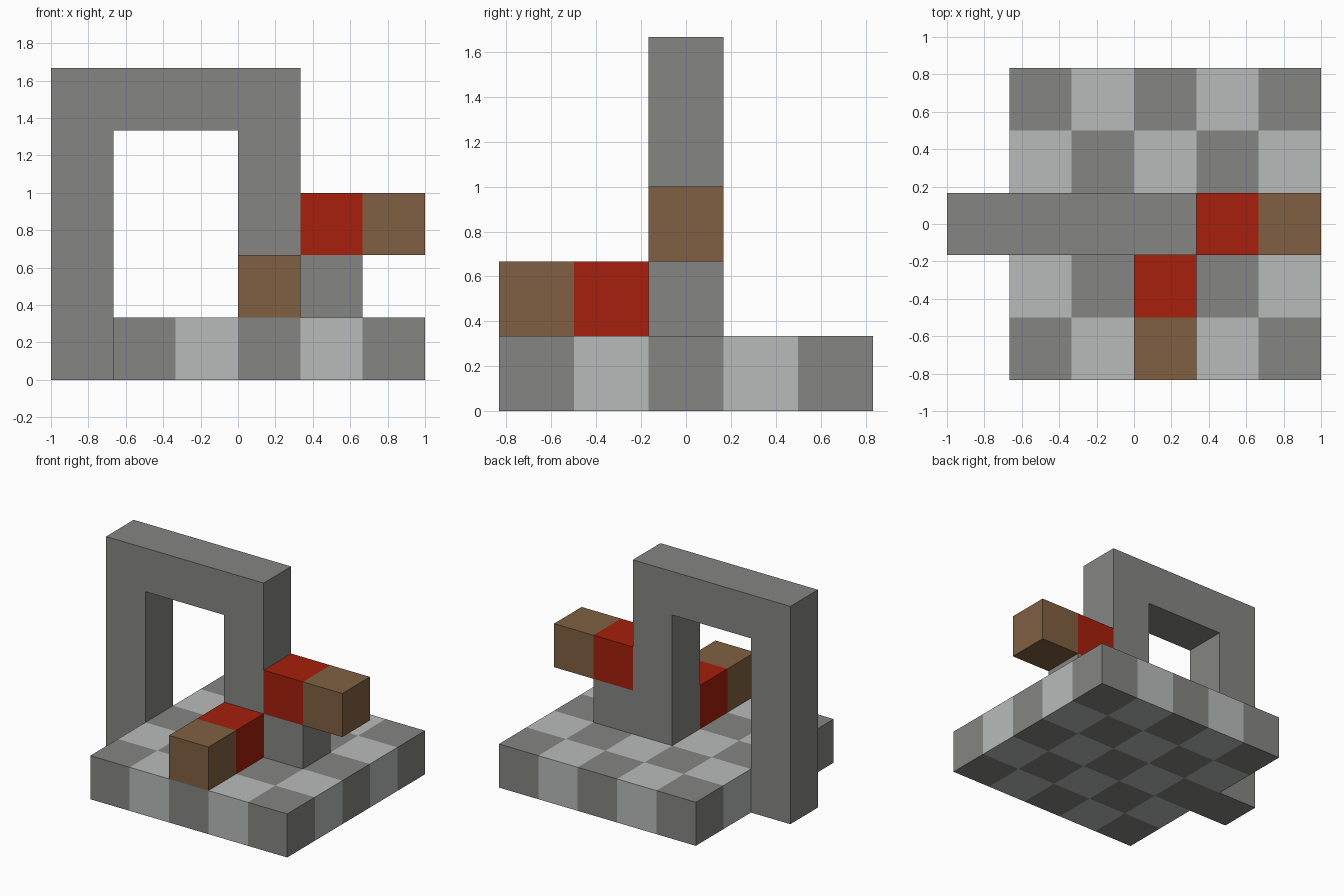
import bpy, bmesh
from math import floor
from mathutils import Vector, Matrix

U = 1 / 3  # edge length of one block


def material(name, rgb):
    mat = bpy.data.materials.new(name)
    mat.use_nodes = True
    color = (*rgb, 1)
    mat.diffuse_color = color
    mat.node_tree.nodes["Principled BSDF"].inputs["Base Color"].default_value = color
    return mat


def finish(name, bm, mats):
    bmesh.ops.recalc_face_normals(bm, faces=bm.faces[:])
    bmesh.ops.scale(bm, vec=(U, U, U), verts=bm.verts[:])
    mesh = bpy.data.meshes.new(name)
    bm.to_mesh(mesh)
    bm.free()
    for mat in mats:
        mesh.materials.append(mat)
    obj = bpy.data.objects.new(name, mesh)
    bpy.context.collection.objects.link(obj)
    return obj


def block_row(name, corner, counts, mats, rule):
    """Box of unit blocks, cut at every block border and coloured by block index."""
    corner, size = Vector(corner), Vector(counts)
    bm = bmesh.new()
    bmesh.ops.create_cube(bm, size=1, matrix=Matrix.Translation(corner + size / 2)
                          @ Matrix.Diagonal((*size, 1)))
    for axis in range(2):
        normal = Vector((axis == 0, axis == 1, 0))
        for i in range(1, counts[axis]):
            bmesh.ops.bisect_plane(bm, geom=bm.verts[:] + bm.edges[:] + bm.faces[:],
                                   plane_co=corner + normal * i, plane_no=normal)
    bm.normal_update()
    for face in bm.faces:
        inside = face.calc_center_median() - face.normal * 0.5 - corner
        face.material_index = rule(floor(inside.x), floor(inside.y))
    return finish(name, bm, mats)


def extruded_profile(name, points, y0, y1, mats):
    bm = bmesh.new()
    face = bm.faces.new([bm.verts.new((x, y0, z)) for x, z in points])
    out = bmesh.ops.extrude_face_region(bm, geom=[face])
    verts = [v for v in out["geom"] if isinstance(v, bmesh.types.BMVert)]
    bmesh.ops.translate(bm, vec=(0, y1 - y0, 0), verts=verts)
    # Close the front, which the extrusion may leave open
    rim = [e for e in bm.edges if e.is_boundary]
    if rim:
        bmesh.ops.holes_fill(bm, edges=rim)
    return finish(name, bm, mats)


cube = bpy.data.objects.get("Cube")
if cube:
    bpy.data.objects.remove(cube, do_unlink=True)

stone = material("stone grey", (0.235, 0.235, 0.23))
pale = material("pale grey", (0.485, 0.5, 0.495))
red = material("red", (0.38, 0.014, 0.004))
brown = material("wood brown", (0.216, 0.117, 0.054))

# Checkered floor slab
block_row("floor_slab", (-2, -2.5, 0), (5, 5, 1), [stone, pale],
          lambda i, j: (i + j) % 2)

# Arch with a long outer leg and a step at the foot of the inner leg
extruded_profile("arch", [(-3, 0), (-2, 0), (-2, 4), (0, 4), (0, 1), (2, 1),
                          (2, 2), (1, 2), (1, 5), (-3, 5)], -0.5, 0.5, [stone])

# Two arms, red next to the arch and brown at the tip
block_row("side_arm", (1, -0.5, 2), (2, 1, 1), [red, brown], lambda i, j: i)
block_row("front_arm", (0, -2.5, 1), (1, 2, 1), [brown, red], lambda i, j: j)
